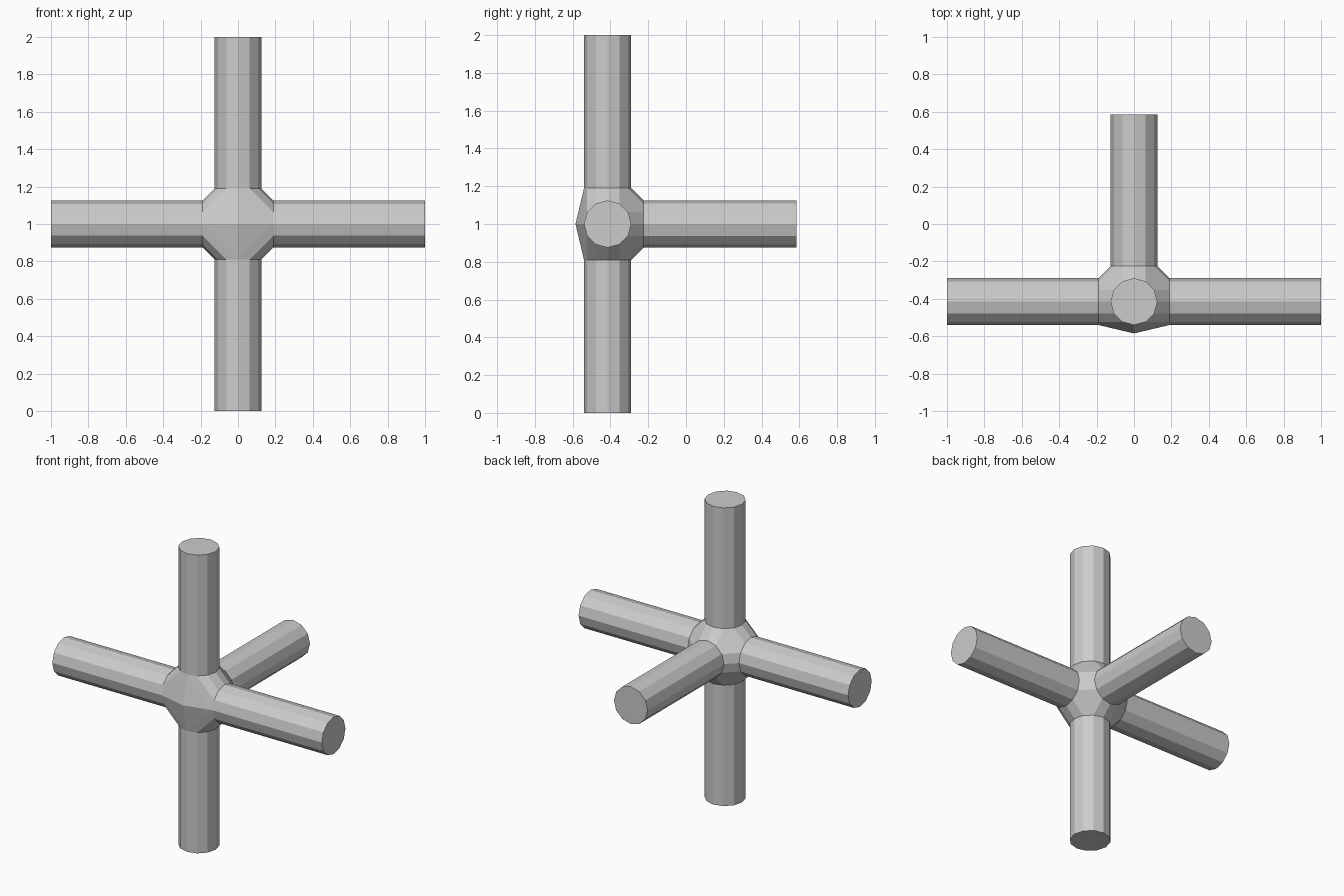
import bpy, bmesh
from math import sin, cos, pi
from mathutils import Vector

if "Cube" in bpy.data.objects:
    bpy.data.objects.remove(bpy.data.objects["Cube"])

CENTRE = Vector((0, -0.415, 1.0))
R, SIDES = 0.125, 12          # pipe radius and side count
COLLAR, REACH = 0.19, 1.0     # where pipes leave the hub, where they end
X, Y, Z = Vector((1, 0, 0)), Vector((0, 1, 0)), Vector((0, 0, 1))
ARMS = [(X, Y, Z), (-X, Y, Z), (Z, X, Y), (-Z, X, Y), (Y, Z, X)]

bm = bmesh.new()

# Hub: hull around the five pipe collars and a shallow point at the front
for d, u, v in ARMS:
    for i in range(SIDES):
        a = 2 * pi * i / SIDES
        bm.verts.new(d * COLLAR + u * (R * cos(a)) + v * (R * sin(a)))
bm.verts.new((0, -0.17, 0))
bmesh.ops.convex_hull(bm, input=bm.verts[:])
bm.normal_update()

# Pipes: merge each collar into one face and extrude it outwards
for d, u, v in ARMS:
    cap = [f for f in bm.faces if all(abs(p.co.dot(d) - COLLAR) < 1e-4 for p in f.verts)]
    if len(cap) > 1:
        cap = bmesh.ops.dissolve_faces(bm, faces=cap)["region"]
    ext = bmesh.ops.extrude_discrete_faces(bm, faces=cap)["faces"]
    for f in ext:
        bmesh.ops.translate(bm, verts=f.verts[:], vec=d * (REACH - COLLAR))

bmesh.ops.recalc_face_normals(bm, faces=bm.faces[:])
mesh = bpy.data.meshes.new("pipe_junction")
bm.to_mesh(mesh)
bm.free()
junction = bpy.data.objects.new("pipe_junction", mesh)
junction.location = CENTRE
bpy.context.collection.objects.link(junction)
